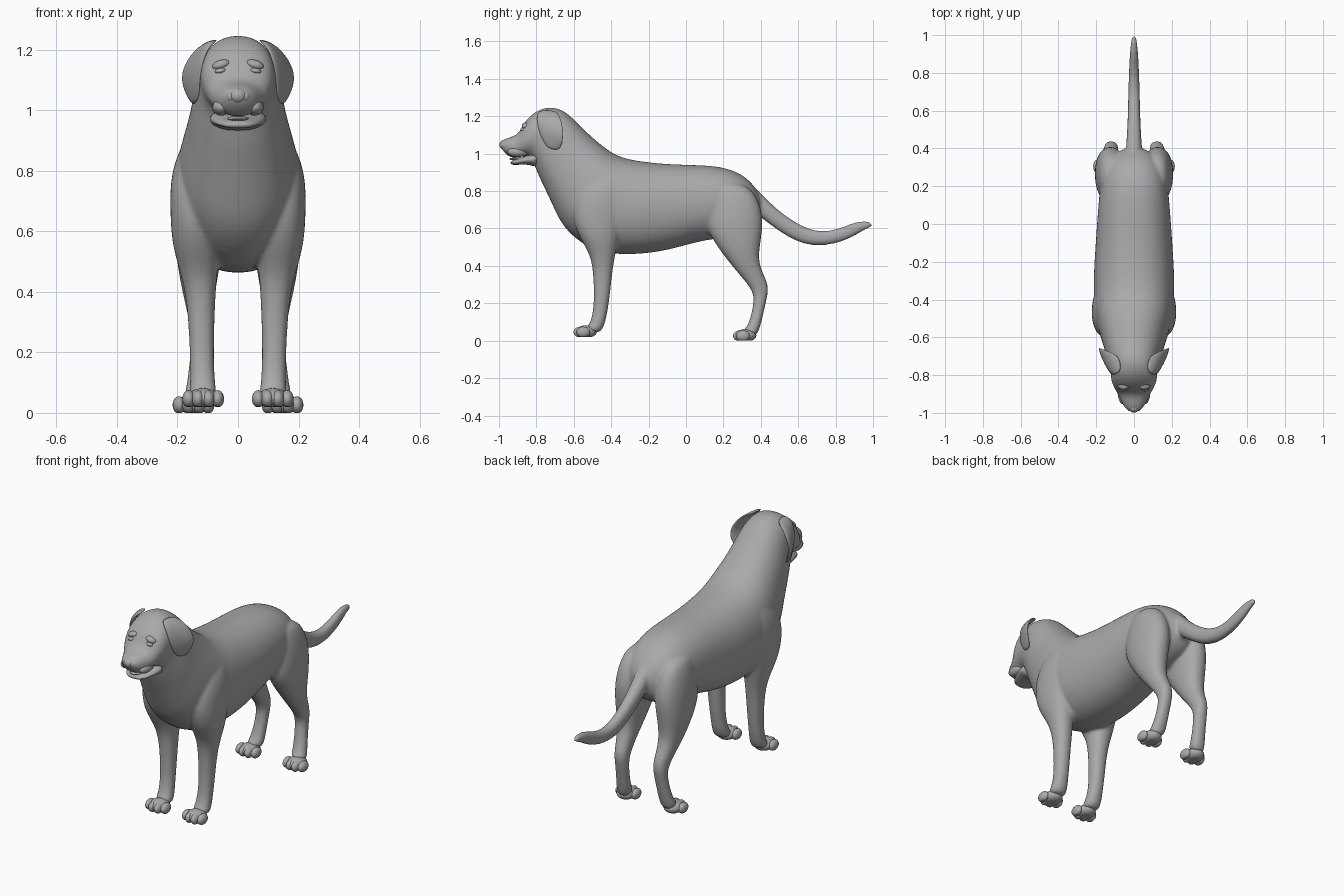
import bpy
import bmesh
import math
from mathutils import Matrix, Vector

default_cube = bpy.data.objects.get("Cube")
if default_cube:
    bpy.data.objects.remove(default_cube, do_unlink=True)

coat = bpy.data.materials.new("grey_coat")
coat.use_nodes = True
coat_colour = (.4, .4, .4, 1)
coat.diffuse_color = coat_colour
coat.node_tree.nodes["Principled BSDF"].inputs["Base Color"].default_value = coat_colour

SIDES = 16
SWELL = 1.035  # makes up for the shrinkage of subdivision


def loft(bm, sections, side=1):
    """Skin rings; each section is y, z of one edge, y, z of the other,
    half width, then optionally centre x and the x lean between the edges."""
    rings = []
    for section in sections:
        y_a, z_a, y_b, z_b, width, *rest = section
        x = rest[0] if rest else 0
        lean = rest[1] if len(rest) > 1 else 0
        edge_a = Vector((x - lean / 2, y_a, z_a))
        edge_b = Vector((x + lean / 2, y_b, z_b))
        centre = (edge_a + edge_b) / 2
        half = (edge_a - edge_b) / 2
        ring = []
        for i in range(SIDES):
            angle = math.tau * i / SIDES
            c, s = math.cos(angle), math.sin(angle)
            c = math.copysign(abs(c) ** .9, c) * SWELL
            s = math.copysign(abs(s) ** .9, s) * SWELL
            point = centre + half * c + Vector((width * s, 0, 0))
            point.x *= side
            ring.append(bm.verts.new(point))
        rings.append(ring)
    for ring, following in zip(rings, rings[1:]):
        for i in range(SIDES):
            j = (i + 1) % SIDES
            bm.faces.new((ring[i], ring[j], following[j], following[i]))
    bm.faces.new(rings[0])
    bm.faces.new(rings[-1])


def ellipsoid(bm, centre, radii, turn=0):
    matrix = (Matrix.Translation(centre) @ Matrix.Rotation(turn, 4, 'Y')
              @ Matrix.Diagonal((*radii, 1)))
    bmesh.ops.create_uvsphere(bm, u_segments=20, v_segments=12, radius=1, matrix=matrix)


def finish(name, bm, subdivide=0, blend=False):
    """Turn the bmesh into a smooth object; blend fuses overlapping shells."""
    bmesh.ops.recalc_face_normals(bm, faces=bm.faces[:])
    for face in bm.faces:
        face.smooth = True
    mesh = bpy.data.meshes.new(name)
    bm.to_mesh(mesh)
    bm.free()
    mesh.materials.append(coat)
    obj = bpy.data.objects.new(name, mesh)
    bpy.context.collection.objects.link(obj)
    if subdivide:
        subdivision = obj.modifiers.new("subdivision", 'SUBSURF')
        subdivision.levels = subdivision.render_levels = subdivide
    if blend:
        remesh = obj.modifiers.new("fuse", 'REMESH')
        remesh.mode = 'VOXEL'
        remesh.voxel_size = .009
        remesh.use_smooth_shade = True
        smooth = obj.modifiers.new("soften", 'SMOOTH')
        smooth.factor = .5
        smooth.iterations = 4
    return obj


# Trunk, neck and skull: back edge, underside edge, half width
trunk = [
    (.41, .75, .40, .66, .05), (.36, .84, .36, .60, .12),
    (.28, .90, .27, .56, .165), (.18, .93, .17, .55, .18),
    (.05, .937, .05, .53, .19), (-.1, .94, -.1, .485, .2),
    (-.25, .955, -.25, .465, .21), (-.37, .98, -.40, .465, .212),
    (-.45, 1.04, -.53, .50, .20), (-.51, 1.09, -.65, .60, .18),
    (-.57, 1.15, -.70, .70, .16), (-.61, 1.19, -.75, .81, .15),
    (-.65, 1.225, -.79, .89, .135), (-.70, 1.245, -.81, .945, .125),
    (-.76, 1.245, -.83, .98, .122), (-.82, 1.215, -.85, .99, .118),
    (-.87, 1.16, -.88, .985, .10), (-.895, 1.1, -.91, .98, .082),
    (-.95, 1.085, -.94, .98, .066), (-.985, 1.07, -.965, 1, .045),
    (-.995, 1.055, -.99, 1.03, .022),
]

# Tail: upper edge, lower edge, half width
tail = [
    (.33, .86, .36, .70, .04), (.42, .765, .40, .66, .042),
    (.50, .69, .465, .61, .036), (.60, .62, .575, .535, .032),
    (.70, .58, .69, .502, .03), (.80, .59, .82, .522, .026),
    (.89, .63, .91, .565, .022), (.95, .642, .965, .60, .016),
    (.99, .635, 1.005, .61, .011),
]

# Legs: front edge, rear edge, half width, centre x
front_leg = [
    (-.50, .92, -.34, .92, .04, .13), (-.58, .80, -.32, .80, .075, .148),
    (-.61, .68, -.33, .66, .08, .143), (-.58, .57, -.36, .55, .08, .138),
    (-.515, .47, -.38, .46, .06, .13), (-.495, .38, -.395, .37, .046, .122),
    (-.49, .22, -.41, .22, .039, .12), (-.50, .13, -.425, .13, .039, .118),
    (-.52, .08, -.44, .07, .043, .116), (-.54, .06, -.47, .035, .045, .115),
]
hind_leg = [
    (.16, .86, .34, .84, .05, .12), (.12, .72, .40, .72, .08, .12),
    (.11, .60, .41, .62, .083, .125), (.17, .50, .395, .52, .073, .13),
    (.255, .39, .385, .43, .055, .13), (.325, .31, .41, .36, .042, .125),
    (.365, .25, .445, .29, .036, .12), (.36, .19, .43, .22, .034, .122),
    (.345, .12, .41, .13, .036, .128), (.325, .07, .39, .05, .04, .135),
    (.30, .055, .37, .02, .04, .14),
]

bm = bmesh.new()
loft(bm, trunk)
loft(bm, tail)
for side in (1, -1):
    loft(bm, front_leg, side)
    loft(bm, hind_leg, side)
finish("body", bm, subdivide=2, blend=True)

# Lower jaw and tongue
jaw = [
    (-.77, 1.02, -.79, .92, .10), (-.84, .995, -.84, .945, .09),
    (-.90, .972, -.90, .94, .068), (-.94, .962, -.94, .94, .04),
]
bm = bmesh.new()
loft(bm, jaw)
finish("lower_jaw", bm, subdivide=2)
bm = bmesh.new()
ellipsoid(bm, (0, -.89, .972), (.035, .055, .009))
finish("tongue", bm)

# Nose with two nostril wings
bm = bmesh.new()
ellipsoid(bm, (0, -.972, 1.048), (.03, .026, .026))
for side in (1, -1):
    ellipsoid(bm, (side * .024, -.968, 1.045), (.016, .022, .02))
finish("nose", bm)

# Ear flap: front edge, rear edge, half thickness, centre x, outward lean
ear = [
    (-.78, 1.235, -.70, 1.232, .014, .075, .01),
    (-.80, 1.205, -.675, 1.205, .014, .122, .03),
    (-.79, 1.13, -.655, 1.125, .012, .158, .065),
    (-.765, 1.07, -.66, 1.06, .011, .152, .045),
    (-.735, 1.025, -.68, 1.015, .01, .14, .015),
]


def paw(name, x, y, ground):
    """A rounded pad with four toes, flattened where it meets the ground."""
    bm = bmesh.new()
    ellipsoid(bm, (x, y, ground + .028), (.052, .058, .034))
    for offset in (-.048, -.017, .017, .048):
        reach = .038 - abs(offset) * .5
        ellipsoid(bm, (x + offset, y - reach, ground + .026), (.021, .037, .029))
    for vert in bm.verts:
        vert.co.z = max(vert.co.z, ground)
    finish(name, bm)


for side, label in ((1, "left"), (-1, "right")):
    bm = bmesh.new()
    loft(bm, ear, side)
    finish("ear_" + label, bm, subdivide=2)

    # Eye under a soft brow
    bm = bmesh.new()
    ellipsoid(bm, (side * .058, -.872, 1.13), (.019, .014, .009), side * .15)
    finish("eye_" + label, bm)
    bm = bmesh.new()
    ellipsoid(bm, (side * .056, -.856, 1.15), (.03, .022, .016), side * .3)
    finish("brow_" + label, bm)

    # Hanging upper lip
    bm = bmesh.new()
    ellipsoid(bm, (side * .055, -.90, 1.01), (.03, .055, .028))
    finish("upper_lip_" + label, bm)

    paw("front_paw_" + label, side * .115, -.535, .02)
    paw("hind_paw_" + label, side * .147, .318, 0)
